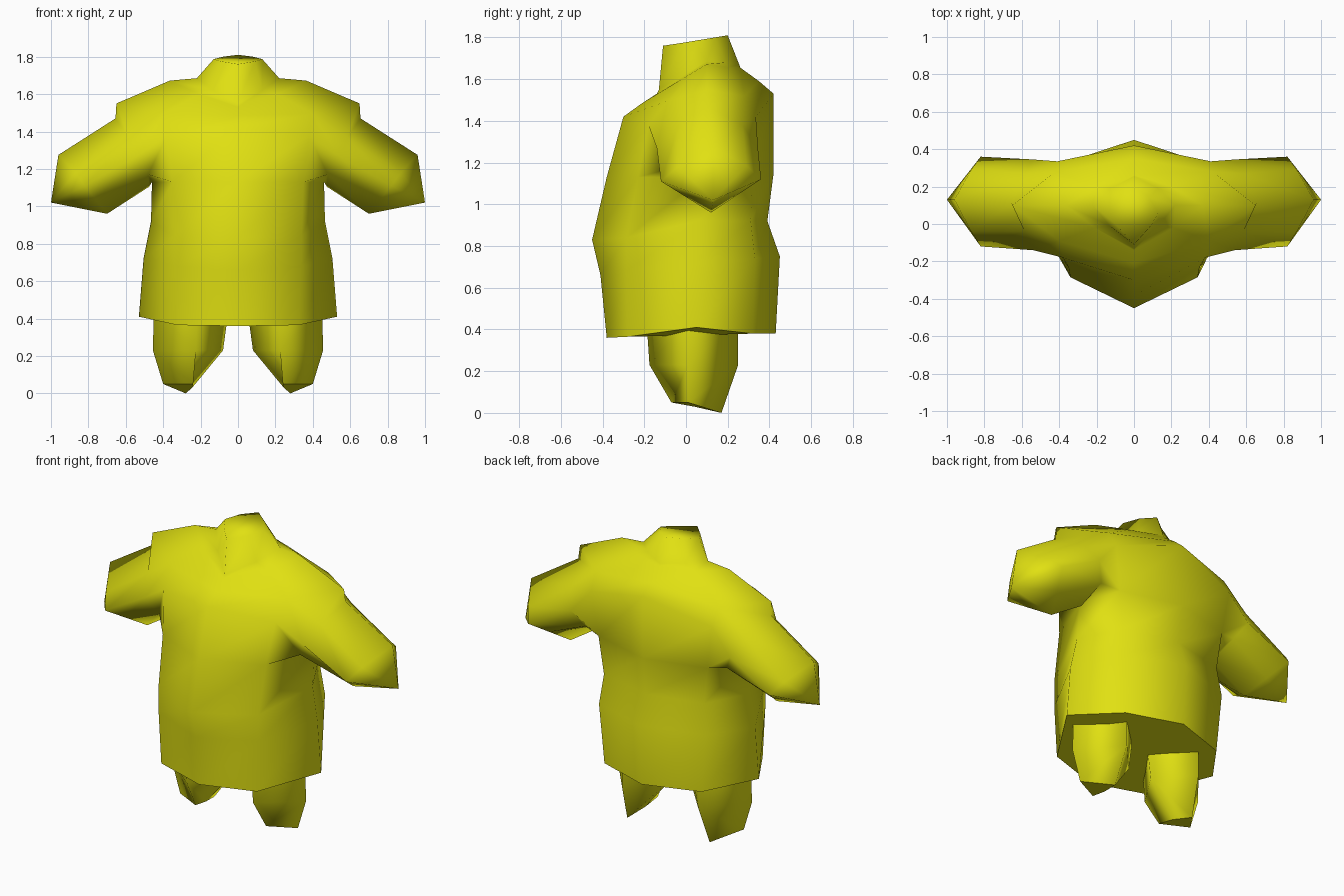
import bpy, bmesh, math

if "Cube" in bpy.data.objects:
    bpy.data.objects.remove(bpy.data.objects["Cube"])

yellow = bpy.data.materials.new("yellow")
yellow.diffuse_color = (0.75, 0.75, 0.006, 1)
yellow.use_nodes = True
yellow.node_tree.nodes["Principled BSDF"].inputs["Base Color"].default_value = yellow.diffuse_color


def bridge(bm, a, b):
    """Skin two closed rows of vertices."""
    for i in range(len(a)):
        j = (i + 1) % len(a)
        bm.faces.new((a[i], a[j], b[j], b[i]))


def add_rows(bm, rings):
    return [[bm.verts.new(p) for p in r] for r in rings]


def crease(face):
    for e in face.edges:
        e.smooth = False


def finish(name, bm, angle=115):
    bmesh.ops.recalc_face_normals(bm, faces=bm.faces)
    me = bpy.data.meshes.new(name)
    bm.to_mesh(me)
    bm.free()
    me.materials.append(yellow)
    ob = bpy.data.objects.new(name, me)
    bpy.context.collection.objects.link(ob)
    bpy.ops.object.select_all(action='DESELECT')
    ob.select_set(True)
    bpy.context.view_layer.objects.active = ob
    bpy.ops.object.shade_smooth_by_angle(angle=math.radians(angle))


def whole(half):
    """Half ring from front centre to back centre, mirrored to a full ring."""
    return half + [(-x, y, z) for x, y, z in half[-2:0:-1]]


def flip(points, s):
    return [(s * x, y, z) for x, y, z in points]


# Tunic: hem, belly, waist, chest, shoulders and neck
tunic = [
    [(0, -.38, .36), (.325, -.28, .365), (.53, .05, .41), (.33, .32, .38), (0, .43, .38)],
    [(0, -.41, .66), (.34, -.285, .68), (.505, .05, .72), (.36, .33, .74), (0, .45, .75)],
    [(0, -.45, .83), (.34, -.285, .84), (.465, .06, .92), (.34, .31, .92), (0, .39, .92)],
    [(0, -.38, 1.13), (.35, -.23, 1.13), (.46, .08, 1.13), (.37, .32, 1.15), (0, .42, 1.15)],
    [(0, -.30, 1.42), (.38, -.18, 1.38), (.60, .10, 1.46), (.41, .335, 1.42), (0, .42, 1.53)],
    [(0, -.21, 1.485), (.40, -.09, 1.495), (.65, .10, 1.55), (.42, .28, 1.52), (0, .35, 1.59)],
    [(0, -.14, 1.53), (.21, -.02, 1.60), (.365, .10, 1.672), (.20, .20, 1.655), (0, .26, 1.655)],
    [(0, -.13, 1.55), (.13, -.01, 1.62), (.22, .10, 1.685), (.13, .19, 1.68), (0, .255, 1.67)],
    [(0, -.11, 1.76), (.09, -.01, 1.775), (.13, .06, 1.787), (.08, .14, 1.80), (0, .20, 1.81)],
]

# Sleeve rings: top, upper front, front, lower front, underside, lower back, back, upper back
sleeve = [
    [(.655, .11, 1.47), (.585, -.04, 1.37), (.54, -.14, 1.27), (.48, -.08, 1.17),
     (.475, .11, 1.105), (.48, .29, 1.17), (.54, .345, 1.27), (.585, .27, 1.38)],
    [(.96, .13, 1.275), (.87, -.04, 1.18), (.82, -.12, 1.11), (.76, .0, 1.035),
     (.70, .12, .96), (.76, .24, 1.04), (.82, .36, 1.12), (.87, .29, 1.185)],
]

bm = bmesh.new()
rows = add_rows(bm, [whole(r) for r in tunic])
n = 8
for k, (a, b) in enumerate(zip(rows, rows[1:])):
    for i in range(n):
        j = (i + 1) % n
        if not (k in (3, 4) and i in (1, 2, 5, 6)):      # leave armholes open
            bm.faces.new((a[i], a[j], b[j], b[i]))
crease(bm.faces.new(rows[0]))
bm.faces.new(rows[-1])

# Sleeves grown from the armholes, closed by a pointed end
for s, front, side, back in ((1, 1, 2, 3), (-1, 7, 6, 5)):
    lo, mid, hi = rows[3:6]
    hole = [hi[side], hi[front], mid[front], lo[front],
            lo[side], lo[back], mid[back], hi[back]]
    bm.verts.remove(mid[side])
    r = add_rows(bm, [flip(p, s) for p in sleeve])
    bridge(bm, hole, r[0])
    bridge(bm, r[0], r[1])
    tip = bm.verts.new((s * 1.0, .13, 1.02))
    for i in range(n):
        bm.faces.new((r[1][i], r[1][(i + 1) % n], tip))
finish("tunic", bm)

# Legs: outer, front, inner, back corners
leg = [
    [(.45, .01, .45), (.22, -.19, .45), (.05, .05, .45), (.26, .25, .45)],
    [(.455, .01, .23), (.225, -.175, .23), (.08, .05, .23), (.26, .25, .23)],
    [(.40, .01, .05), (.24, -.07, .05), (.245, .04, .03), (.28, .17, 0)],
]
for name, s in (("right_leg", 1), ("left_leg", -1)):
    bm = bmesh.new()
    r = add_rows(bm, [flip(p, s) for p in leg])
    bridge(bm, r[0], r[1])
    bridge(bm, r[1], r[2])
    crease(bm.faces.new(r[0]))
    crease(bm.faces.new(r[2]))
    finish(name, bm)
